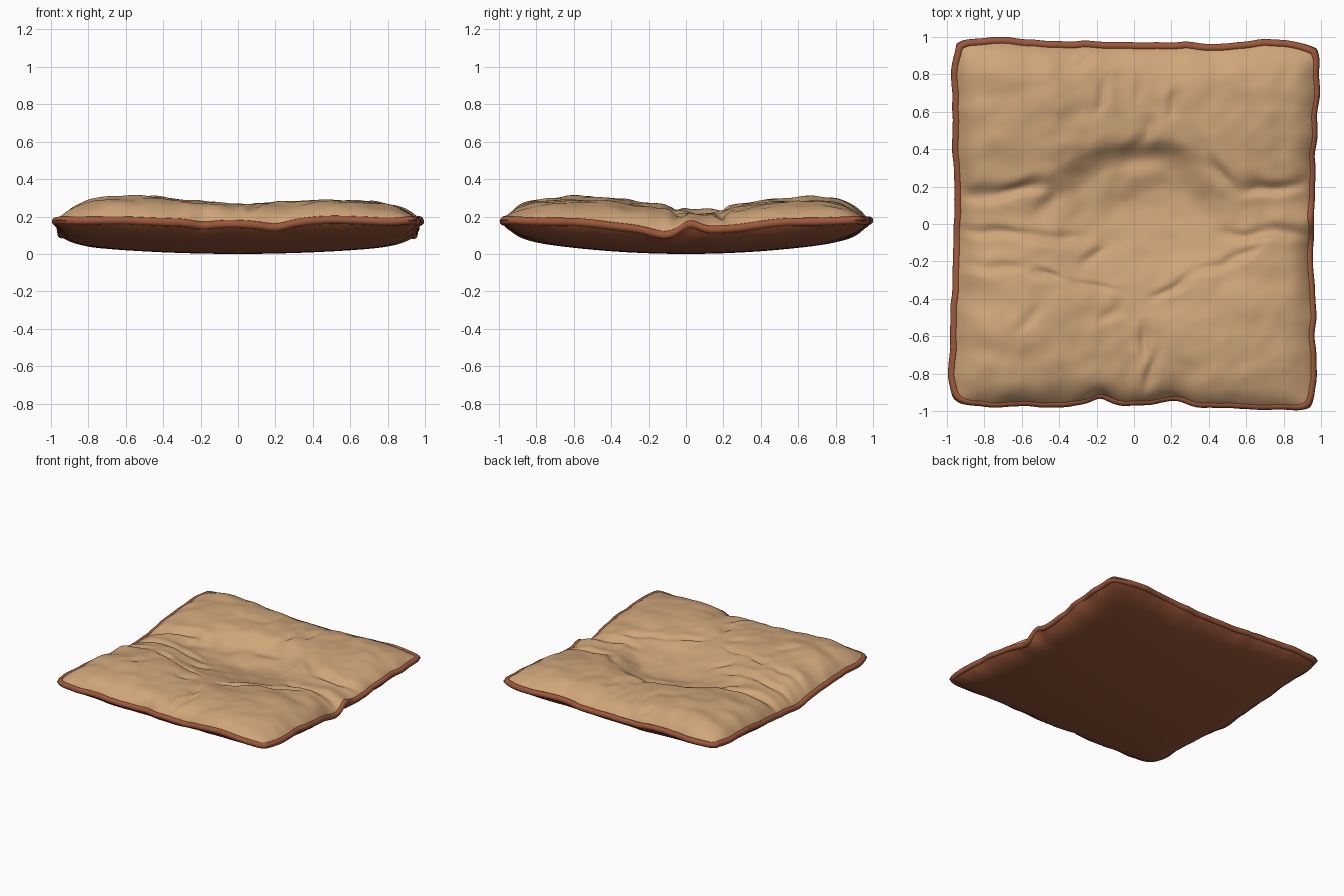
import bpy, bmesh, math
from mathutils import Vector, noise

if "Cube" in bpy.data.objects:
    bpy.data.objects.remove(bpy.data.objects["Cube"])

N = 185  # grid resolution of the fabric panels


def material(name, col):
    m = bpy.data.materials.new(name)
    m.diffuse_color = (*col, 1)
    m.use_nodes = True
    m.node_tree.nodes["Principled BSDF"].inputs["Base Color"].default_value = m.diffuse_color
    return m


TAN = material("tan fabric", (0.62, 0.375, 0.19))
BROWN = material("brown fabric", (0.34, 0.098, 0.042))


def gauss(d, w):
    return math.exp(-(d / w) ** 2)


def smooth(a, b, t):
    t = min(1, max(0, (t - a) / (b - a)))
    return t * t * (3 - 2 * t)


def n2(x, y, k):
    return noise.noise(Vector((x, y, k)))


# Fabric folds: start x, y, end x, y, depth, width
FOLDS = [
    (-0.95, 0.14, -0.42, 0.23, 0.042, 0.04),
    (0.95, 0.22, 0.52, 0.20, 0.042, 0.04),
    (0.52, 0.20, 0.38, 0.33, 0.026, 0.04),
    (-0.95, -0.03, -0.55, -0.05, 0.032, 0.03),
    (-0.60, -0.05, -0.25, -0.06, 0.028, 0.03),
    (-0.95, -0.22, -0.60, -0.22, 0.025, 0.03),
    (-0.55, -0.25, -0.36, -0.30, 0.026, 0.025),
    (-0.36, -0.30, -0.05, -0.35, 0.018, 0.02),
    (-0.28, -0.22, -0.16, -0.10, 0.022, 0.035),
    (0.95, -0.03, 0.45, -0.05, 0.034, 0.035),
    (0.10, -0.41, 0.32, -0.27, 0.026, 0.03),
    (0.32, -0.27, 0.70, -0.10, 0.020, 0.025),
    (-0.52, 0.02, -0.40, 0.22, 0.022, 0.045),
    (0.05, -0.52, 0.06, -0.72, 0.026, 0.03),
    (0.05, -0.93, 0.13, -0.66, 0.028, 0.03),
    (-0.20, 0.58, -0.14, 0.80, 0.018, 0.035),
    (0.01, 0.40, 0.08, 0.57, 0.024, 0.04),
    (0.18, 0.58, 0.24, 0.76, 0.018, 0.03),
    (-0.30, 0.86, -0.20, 0.95, 0.022, 0.03),
    (-0.62, -0.56, -0.50, -0.42, 0.016, 0.04),
    (-0.20, -0.52, -0.05, -0.42, 0.014, 0.035),
    (0.02, 0.66, 0.04, 0.85, 0.016, 0.03),
]


def folds(x, y):
    # wander off the straight line so the folds look like cloth
    x, y = x + 0.035 * n2(6 * x, 6 * y, 11), y + 0.035 * n2(6 * x, 6 * y, 15)
    z = 0
    for x1, y1, x2, y2, depth, w in FOLDS:
        dx, dy = x2 - x1, y2 - y1
        q = ((x - x1) * dx + (y - y1) * dy) / (dx * dx + dy * dy)
        t = min(1, max(0, q))
        d = math.hypot(x - x1 - t * dx, y - y1 - t * dy)
        if d < 4 * w:
            # groove with a raised lip, fading out at both ends
            fade = smooth(1.15, 0.6, q) if q > 0.6 else 1
            if abs(x1) < 0.9:
                fade *= smooth(-0.2, 0.35, q)
            z += depth * fade * (0.3 * gauss(d, 2 * w) - gauss(d, w))
    return z


def outline(u, v):
    """Map the unit square onto the wavy, slightly flared cushion outline."""
    c = (abs(u) * abs(v)) ** 11
    wob_x = (0.018 * n2(3.5 * v, 2 * u, 1) + 0.008 * n2(9 * v, u, 2)) * abs(u) ** 8
    wob_y = (0.018 * n2(3.5 * u, 2 * v, 5) + 0.008 * n2(9 * u, v, 6)) * abs(v) ** 8
    x = u * (0.942 + 0.036 * v * v - 0.035 * c + wob_x) + 0.011 * v
    y = v * (0.950 + 0.028 * u * u - 0.035 * c + wob_y) - 0.011 * u
    # gathered notches in the front edge
    if v < 0:
        y += 0.025 * v ** 10 * (gauss(u + 0.18, 0.07) + gauss(u - 0.24, 0.08))
    return x, y


def seam(u, v):
    z = 0.182 - 0.062 * gauss(v, 0.5) * u * u - 0.022 * gauss(u, 0.45) * v * v
    z += 0.04 * gauss(v - 0.03, 0.07) * smooth(0.6, 1, u)
    z -= 0.02 * gauss(v + 0.1, 0.1) * smooth(0.6, 1, abs(u))
    if v < 0:
        z -= 0.018 * v ** 6 * (gauss(u + 0.18, 0.09) + gauss(u - 0.22, 0.09))
    z += 0.012 * n2(3 * u, 3 * v, 8) * max(abs(u), abs(v)) ** 4
    return z


def edge(u, v, n):
    return (1 - abs(u) ** n) * (1 - abs(v) ** n)


def top_height(u, v):
    x, y = outline(u, v)
    z = 0.290 + 0.018 * gauss(x + 0.5, 0.4) - 0.012 * x * smooth(0.3, 1, x)
    z -= 0.025 * gauss(x, 0.35)
    # broad waist across the cushion
    z -= 0.072 * gauss(y - 0.06, 0.30)
    # central hollow, steep at the back and soft at the front
    r = math.hypot(x / 0.46, (y - 0.02) / (0.39 if y > 0 else 0.48))
    r += 0.12 * n2(3 * x, 3 * y, 2)
    back = smooth(-0.1, 0.3, y)
    lo, hi = 0.75 * back + 0.35 * (1 - back), 1.18
    z -= (0.035 + 0.02 * back) * (1 - smooth(lo, hi, r))
    # steep bank behind the hollow
    z -= 0.026 * gauss(y - 0.38 + 0.25 * x * x, 0.06) * gauss(x, 0.38)
    # puckers running in from the seams, plus soft wrinkles
    z += 0.026 * n2(8 * x, 1.6 * y, 3) * abs(v) ** 3
    z += 0.026 * n2(1.6 * x, 8 * y, 4) * abs(u) ** 3
    z += 0.014 * n2(4 * x + 2 * y, 5 * y - 2 * x, 6)
    z += 0.006 * n2(9 * x + 4 * y, 10 * y - 5 * x, 7)
    z += folds(x, y)
    s = seam(u, v) + 0.012
    return s + (z - s) * edge(u, v, 11)


def bottom_height(u, v):
    base = 0.05 * u * u + 0.085 * v * v
    # gathers along the rim
    m = max(abs(u), abs(v))
    base += 0.014 * (n2(5 * u, 5 * v, 9)) * m ** 8
    s = seam(u, v)
    return base + (s - base) * (1 - edge(u, v, 17))


def panel(name, height, mat, scale, shift, flip):
    bm = bmesh.new()
    bmesh.ops.create_grid(bm, x_segments=N, y_segments=N, size=1)
    for vert in bm.verts:
        # pack rows closer together near the rim
        u, v = (math.copysign(1 - (1 - abs(c)) ** 1.3, c) for c in vert.co.xy)
        x, y = outline(u, v)
        vert.co = (x * scale + shift[0], y * scale + shift[1], height(u, v))
    if flip:
        bmesh.ops.reverse_faces(bm, faces=bm.faces)
    for f in bm.faces:
        f.smooth = True
    mesh = bpy.data.meshes.new(name)
    bm.to_mesh(mesh)
    bm.free()
    mesh.materials.append(mat)
    ob = bpy.data.objects.new(name, mesh)
    bpy.context.collection.objects.link(ob)
    return ob


# Padded upper cover and rounded underside
panel("cushion_top", top_height, TAN, 0.996, (0.003, -0.007), False)
panel("cushion_underside", bottom_height, BROWN, 1.019, (0, 0), True)

# Rolled hem following the outline
loop = []
K = 100
for a, b in (((-1, -1), (1, -1)), ((1, -1), (1, 1)), ((1, 1), (-1, 1)), ((-1, 1), (-1, -1))):
    for i in range(K):
        t = i / K
        u, v = a[0] + (b[0] - a[0]) * t, a[1] + (b[1] - a[1]) * t
        loop.append((*outline(u, v), seam(u, v)))
bm = bmesh.new()
rings = []
for i, p in enumerate(loop):
    d = Vector(loop[(i + 2) % len(loop)]) - Vector(loop[i - 2])
    out = Vector((d.y, -d.x, 0)).normalized()
    ring = []
    for j in range(12):
        ang = math.tau * j / 12
        co = Vector(p) + out * 0.021 * math.cos(ang)
        co.z += 0.022 * math.sin(ang)
        ring.append(bm.verts.new(co))
    rings.append(ring)
for i, ring in enumerate(rings):
    nxt = rings[(i + 1) % len(rings)]
    for j in range(12):
        k = (j + 1) % 12
        bm.faces.new((ring[j], nxt[j], nxt[k], ring[k])).smooth = True
bmesh.ops.recalc_face_normals(bm, faces=bm.faces)
mesh = bpy.data.meshes.new("rolled_hem")
bm.to_mesh(mesh)
bm.free()
mesh.materials.append(BROWN)
bpy.context.collection.objects.link(bpy.data.objects.new("rolled_hem", mesh))
